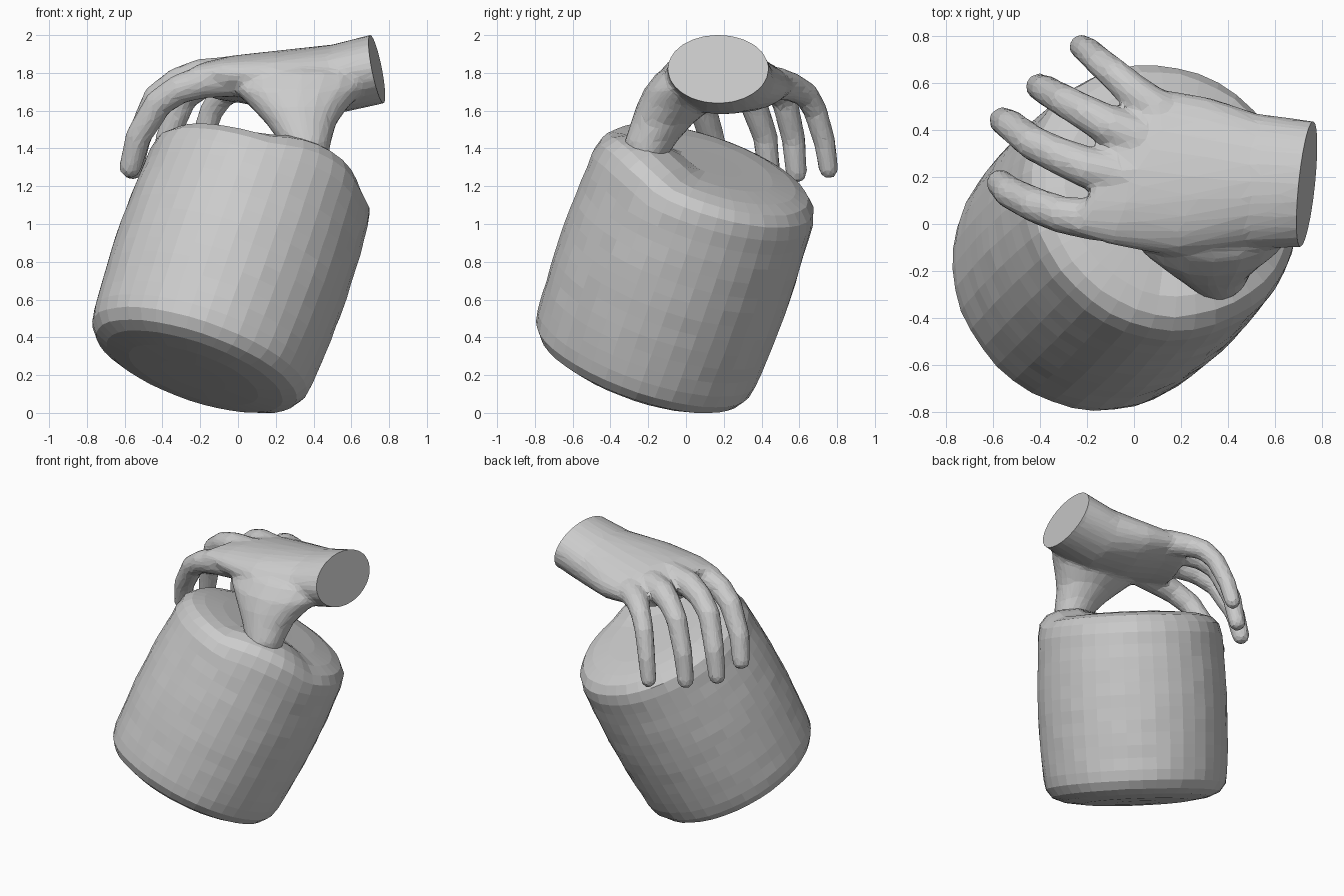
import bpy, bmesh, math, random
from mathutils import Vector

if "Cube" in bpy.data.objects:
    bpy.data.objects.remove(bpy.data.objects["Cube"])

random.seed(3)


def loft(bm, rings):
    """Skin a list of closed point rings and cap both ends."""
    vs = [[bm.verts.new(p) for p in r] for r in rings]
    n = len(vs[0])
    for a, b in zip(vs, vs[1:]):
        for i in range(n):
            j = (i + 1) % n
            bm.faces.new((a[i], a[j], b[j], b[i]))
    bm.faces.new(vs[0][::-1])
    bm.faces.new(vs[-1])


def make_object(name, bm):
    bmesh.ops.recalc_face_normals(bm, faces=bm.faces[:])
    me = bpy.data.meshes.new(name)
    bm.to_mesh(me)
    bm.free()
    ob = bpy.data.objects.new(name, me)
    bpy.context.collection.objects.link(ob)
    return ob


def angles(n):
    return [2 * math.pi * k / n for k in range(n)]


def tube(bm, pts, sides=14):
    """Round tapering limb through (x, y, z, radius) points with a domed tip."""
    P = [Vector(p[:3]) for p in pts]
    R = [p[3] for p in pts]
    t = (P[-1] - P[-2]).normalized()
    end, r = P[-1], R[-1]
    for f, k in ((0.5, 0.87), (0.87, 0.5)):
        P.append(end + t * r * f)
        R.append(r * k)
    ref = (end - P[0]).cross(Vector((0, 0, 1))).normalized()
    rings = []
    for i, (p, r) in enumerate(zip(P, R)):
        t = (P[min(i + 1, len(P) - 1)] - P[max(i - 1, 0)]).normalized()
        v = t.cross(ref).normalized()
        u = v.cross(t)
        rings.append([p + (u * math.cos(a) + v * math.sin(a)) * r for a in angles(sides)])
    loft(bm, rings)


# Tilted canister with soft rims
axis = Vector((0.35, 0.35, 1)).normalized()
turn = Vector((0, 0, 1)).rotation_difference(axis)
centre = Vector((-0.037, -0.057, 0.77))
profile = [(0.18, -0.64), (0.36, -0.635), (0.49, -0.615), (0.56, -0.585), (0.6, -0.53), (0.612, -0.46)]
profile += [(0.618 + 0.014 * math.sin(math.pi * k / 9), -0.38 + 0.76 * k / 9) for k in range(10)]
profile += [(0.614, 0.46), (0.597, 0.53), (0.55, 0.578), (0.47, 0.603), (0.34, 0.617), (0.17, 0.617)]
press = Vector((0.42, -0.25, 1.34))
rings = []
for r, h in profile:
    ring = []
    for a in angles(40):
        rr = r + random.uniform(-0.003, 0.003)
        p = centre + turn @ Vector((rr * math.cos(a), rr * math.sin(a), h))
        d = (p - press).length
        if d < 0.32:  # raised rim under the thumb
            p += axis * 0.07 * (1 - (d / 0.32) ** 2)
        p.z = max(p.z, 0)
        ring.append(p)
    rings.append(ring)
bm = bmesh.new()
loft(bm, rings)
make_object("canister", bm)

# Hand: palm and wrist sections (x, y, z, half width, half height, yaw, roll)
bm = bmesh.new()
sections = [(0.85, 0.17, 1.845, 0.265, 0.187, 0.1, 0),
            (0.735, 0.17, 1.82, 0.268, 0.190, 0.1, 0),
            (0.50, 0.18, 1.765, 0.29, 0.185, 0.1, -0.02),
            (0.25, 0.20, 1.755, 0.34, 0.165, 0.2, -0.07),
            (0.02, 0.24, 1.765, 0.33, 0.125, 0.35, -0.1),
            (-0.14, 0.25, 1.755, 0.29, 0.09, 0.4, -0.13)]
rings = []
for x, y, z, w, h, yaw, roll in sections:
    ring = []
    for a in angles(24):
        dy = w * math.cos(a)
        ring.append((x + yaw * dy, y + dy, z + roll * dy + h * math.sin(a)))
    rings.append(ring)
loft(bm, rings)

# Thumb with its broad web, as level ovals (x, y, z, half x, half y)
thumb = [(0.32, 0.12, 1.88, 0.30, 0.14), (0.34, 0.07, 1.80, 0.37, 0.225),
         (0.325, 0.01, 1.71, 0.35, 0.235), (0.325, -0.06, 1.62, 0.26, 0.205),
         (0.335, -0.13, 1.53, 0.185, 0.165), (0.355, -0.185, 1.44, 0.14, 0.14),
         (0.365, -0.21, 1.36, 0.115, 0.11), (0.37, -0.21, 1.32, 0.08, 0.08)]
loft(bm, [[(x + rx * math.cos(a), y + ry * math.sin(a), z) for a in angles(20)]
          for x, y, z, rx, ry in thumb])

# Four fingers
for path in (
    [(0.05, 0.03, 1.775, .10), (-.18, .02, 1.755, .09), (-.31, .04, 1.715, .08),
     (-.42, .08, 1.64, .076), (-.53, .135, 1.46, .069), (-.57, .175, 1.30, .06)],
    [(0.0, 0.20, 1.80, .095), (-.20, .24, 1.785, .09), (-.32, .29, 1.75, .08),
     (-.43, .345, 1.67, .075), (-.525, .42, 1.46, .067), (-.56, .44, 1.29, .059)],
    [(0.03, 0.36, 1.78, .095), (-.11, .42, 1.77, .088), (-.2, .47, 1.735, .077),
     (-.29, .52, 1.66, .071), (-.375, .57, 1.45, .064), (-.407, .585, 1.27, .057)],
    [(0.12, 0.47, 1.745, .09), (0.0, .56, 1.725, .078), (-.08, .635, 1.685, .069),
     (-.14, .685, 1.60, .064), (-.195, .735, 1.43, .059), (-.225, .755, 1.29, .053)],
):
    tube(bm, path)
raw = make_object("hand_source", bm)

# Fuse the pieces into one faceted skin
m = raw.modifiers.new("fuse", 'REMESH')
m.mode = 'VOXEL'
m.voxel_size = 0.016
m = raw.modifiers.new("soften", 'SMOOTH')
m.factor = 0.5
m.iterations = 8
m = raw.modifiers.new("facets", 'DECIMATE')
m.ratio = 0.09
ev = raw.evaluated_get(bpy.context.evaluated_depsgraph_get())
bm = bmesh.new()
bm.from_mesh(ev.to_mesh())
ev.to_mesh_clear()
bpy.data.objects.remove(raw)

# Clean flat cut at the wrist
bmesh.ops.bisect_plane(bm, geom=bm.verts[:] + bm.edges[:] + bm.faces[:],
                       plane_co=(0.735, 0.17, 1.82), plane_no=(0.98, -0.1, 0.19),
                       clear_outer=True)
bmesh.ops.holes_fill(bm, edges=[e for e in bm.edges if e.is_boundary], sides=0)
make_object("hand", bm)
